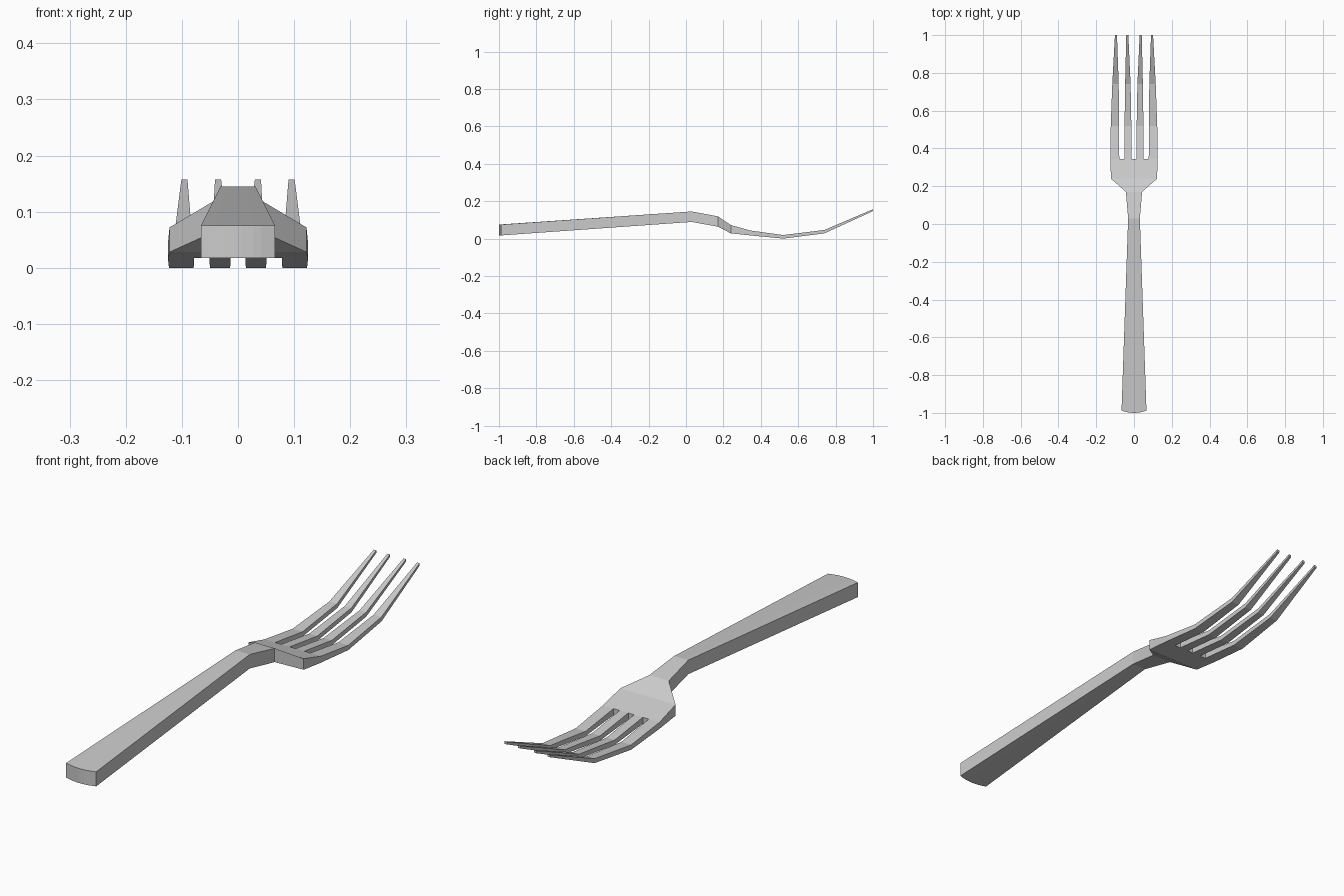
import bpy, bmesh

if "Cube" in bpy.data.objects:
    bpy.data.objects.remove(bpy.data.objects["Cube"])

# Cross-sections along the fork: y, top z, bottom z, x of the four tine edges (outer to inner)
EDGES = (0.125, 0.078, 0.051, 0.013)


def scaled(half_width):
    return [e * half_width / EDGES[0] for e in EDGES]


rows = [
    (-1.00, 0.075, 0.017, scaled(0.066)),            # handle end
    (0.03, 0.145, 0.089, scaled(0.031)),             # top of the bend
    (0.17, 0.119, 0.064, scaled(0.043)),             # neck
    (0.24, 0.072, 0.028, scaled(0.122)),             # shoulders
    (0.345, 0.043, 0.017, EDGES),                    # tine roots
    (0.52, 0.019, 0.000, (0.123, 0.079, 0.050, 0.014)),
    (0.74, 0.046, 0.028, (0.115, 0.081, 0.047, 0.018)),
    (1.00, 0.157, 0.147, (0.101, 0.090, 0.041, 0.030)),  # tips
]
ROOT = 4

bm = bmesh.new()
top, bottom = [], []
for r, (y, zt, zb, half) in enumerate(rows):
    xs = [-x for x in half] + list(reversed(half))
    # the handle end bows outwards slightly
    ys = [y + (0.012 * (x / 0.066) ** 2 if r == 0 else 0) for x in xs]
    top.append([bm.verts.new((x, v, zt)) for x, v in zip(xs, ys)])
    bottom.append([bm.verts.new((x, v, zb)) for x, v in zip(xs, ys)])


def solid(r, c):
    """Handle and head are solid across; beyond the roots odd columns are gaps."""
    return 0 <= r < len(rows) - 1 and 0 <= c < 7 and (r < ROOT or c % 2 == 0)


def wall(a, b):
    (r0, c0), (r1, c1) = a, b
    bm.faces.new((top[r0][c0], top[r1][c1], bottom[r1][c1], bottom[r0][c0]))


# Skin every solid cell and wall off its open borders
for r in range(len(rows) - 1):
    for c in range(7):
        if not solid(r, c):
            continue
        ring = [(r, c), (r, c + 1), (r + 1, c + 1), (r + 1, c)]
        bm.faces.new([top[i][j] for i, j in ring])
        bm.faces.new([bottom[i][j] for i, j in reversed(ring)])
        neighbours = [(r - 1, c), (r, c + 1), (r + 1, c), (r, c - 1)]
        for k, n in enumerate(neighbours):
            if not solid(*n):
                wall(ring[k], ring[(k + 1) % 4])

bmesh.ops.recalc_face_normals(bm, faces=bm.faces)
mesh = bpy.data.meshes.new("fork")
bm.to_mesh(mesh)
bm.free()
fork = bpy.data.objects.new("fork", mesh)
bpy.context.collection.objects.link(fork)
